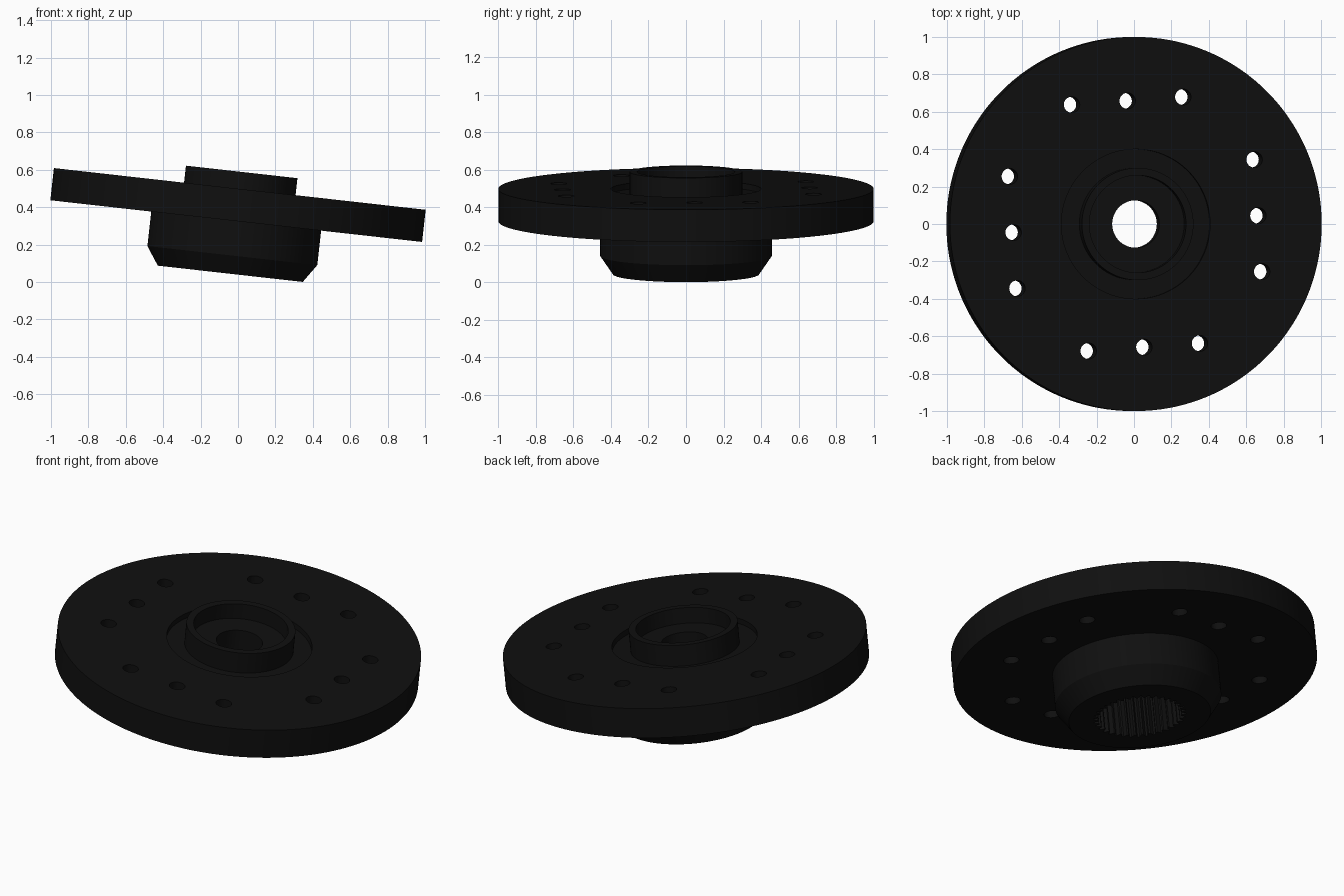
import bpy, bmesh, math
from mathutils import Matrix

if "Cube" in bpy.data.objects:
    bpy.data.objects.remove(bpy.data.objects["Cube"])

STEPS = 144          # facets around the axis
TEETH = 36           # internal spline grooves
TIP, ROOT = 0.23, 0.255
HALF = 0.0865        # half thickness of the flange
WEB = -0.04          # underside of the web closing the bore
PLACE = Matrix.Translation((0, 0, 0.412)) @ Matrix.Rotation(math.radians(6.4), 4, 'Y')

black = bpy.data.materials.new("black")
black.use_nodes = True
colour = (0.005, 0.005, 0.005, 1)
black.diffuse_color = colour
black.node_tree.nodes["Principled BSDF"].inputs["Base Color"].default_value = colour


def add_object(name, bm):
    bmesh.ops.recalc_face_normals(bm, faces=bm.faces)
    mesh = bpy.data.meshes.new(name)
    bm.to_mesh(mesh)
    bm.free()
    mesh.materials.append(black)
    ob = bpy.data.objects.new(name, mesh)
    bpy.context.collection.objects.link(ob)
    ob.matrix_world = PLACE
    return ob


def spline_radius(i):
    per_tooth = STEPS // TEETH
    return ROOT if i % per_tooth < per_tooth // 2 else TIP


def revolve(name, profile):
    """Turn a closed profile of (radius, height); radius None follows the spline."""
    bm = bmesh.new()
    rings = []
    for i in range(STEPS):
        a = math.tau * i / STEPS
        ring = []
        for r, z in profile:
            r = spline_radius(i) if r is None else r
            ring.append(bm.verts.new((r * math.cos(a), r * math.sin(a), z)))
        rings.append(ring)
    n = len(profile)
    for i in range(STEPS):
        p, q = rings[i], rings[(i + 1) % STEPS]
        for j in range(n):
            k = (j + 1) % n
            bm.faces.new((p[j], q[j], q[k], p[k]))
    return add_object(name, bm)


def select_only(ob):
    bpy.ops.object.select_all(action='DESELECT')
    ob.select_set(True)
    bpy.context.view_layer.objects.active = ob


# Flange disc with centre hole and shallow groove around the collar
flange = revolve("flange_disc", [
    (0.127, WEB), (0.3, WEB), (0.3, -HALF), (1.0, -HALF), (1.0, HALF),
    (0.4, HALF), (0.4, 0.055), (0.28, 0.055), (0.28, HALF), (0.127, HALF)])

# Lower hub with chamfered end and splined bore
hub = revolve("splined_hub", [
    (0.3, -HALF), (0.457, -HALF), (0.457, -0.272), (0.39, -0.37),
    (None, -0.37), (None, WEB), (0.3, WEB)])

# Raised locating collar
collar = revolve("locating_collar", [
    (0.26, HALF), (0.26, 0.178), (0.3, 0.178), (0.3, 0.055),
    (0.28, 0.055), (0.28, HALF)])

# Bolt holes: three in a row on each of four sides
bm = bmesh.new()
for side in range(4):
    turn = Matrix.Rotation(math.radians(3.9 + 90 * side), 4, 'Z')
    for x in (-0.3, 0, 0.3):
        bmesh.ops.create_cone(bm, cap_ends=True, segments=32, radius1=0.043,
                              radius2=0.043, depth=0.5,
                              matrix=turn @ Matrix.Translation((x, 0.66, 0)))
cutter = add_object("bolt_hole_cutter", bm)
cutter.hide_render = True

select_only(flange)
cut = flange.modifiers.new("bolt_holes", 'BOOLEAN')
cut.operation = 'DIFFERENCE'
cut.solver = 'EXACT'
cut.object = cutter
bpy.ops.object.modifier_apply(modifier=cut.name)
bpy.data.objects.remove(cutter)

for ob in (flange, hub, collar):
    select_only(ob)
    bpy.ops.object.shade_smooth_by_angle(angle=math.radians(30))
